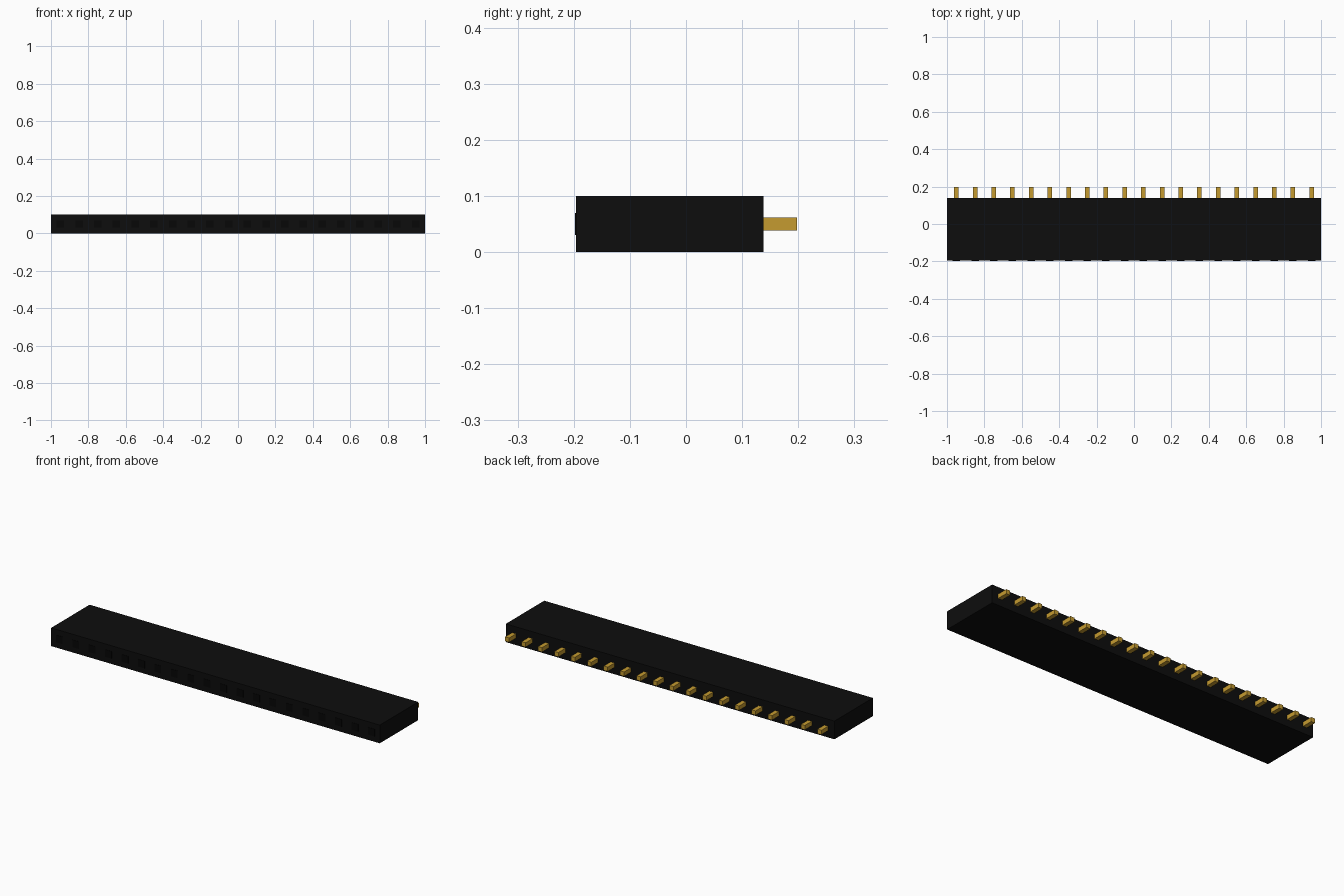
import bpy

if "Cube" in bpy.data.objects:
    bpy.data.objects.remove(bpy.data.objects["Cube"])


def material(name, rgb):
    mat = bpy.data.materials.new(name)
    mat.use_nodes = True
    mat.diffuse_color = (*rgb, 1)
    mat.node_tree.nodes["Principled BSDF"].inputs["Base Color"].default_value = (*rgb, 1)
    return mat


def box(name, center, size, mat):
    bpy.ops.mesh.primitive_cube_add(size=1, location=center)
    obj = bpy.context.object
    obj.name = name
    obj.scale = size
    bpy.ops.object.transform_apply(location=False, rotation=False, scale=True)
    obj.data.materials.append(mat)
    return obj


black_plastic = material("black_plastic", (0.004, 0.004, 0.004))
hole_black = material("hole_black", (0.002, 0.002, 0.002))
gold = material("gold", (0.56, 0.33, 0.03))

COUNT = 20
PITCH = 2 / COUNT
FRONT, BACK, TIP = -0.196, 0.138, 0.198
HEIGHT = 0.1
MID = HEIGHT / 2

# Long rectangular housing
box("housing", (0, (FRONT + BACK) / 2, MID), (2, BACK - FRONT, HEIGHT), black_plastic)

# One socket opening at the front and one square pin at the back per position
for i in range(COUNT):
    x = -1 + PITCH * (i + 0.5)
    box(f"socket_opening_{i + 1}", (x, FRONT - 0.001, MID), (0.04, 0.002, 0.04), hole_black)
    box(f"pin_{i + 1}", (x, (BACK + TIP) / 2, MID), (0.024, TIP - BACK, 0.024), gold)
